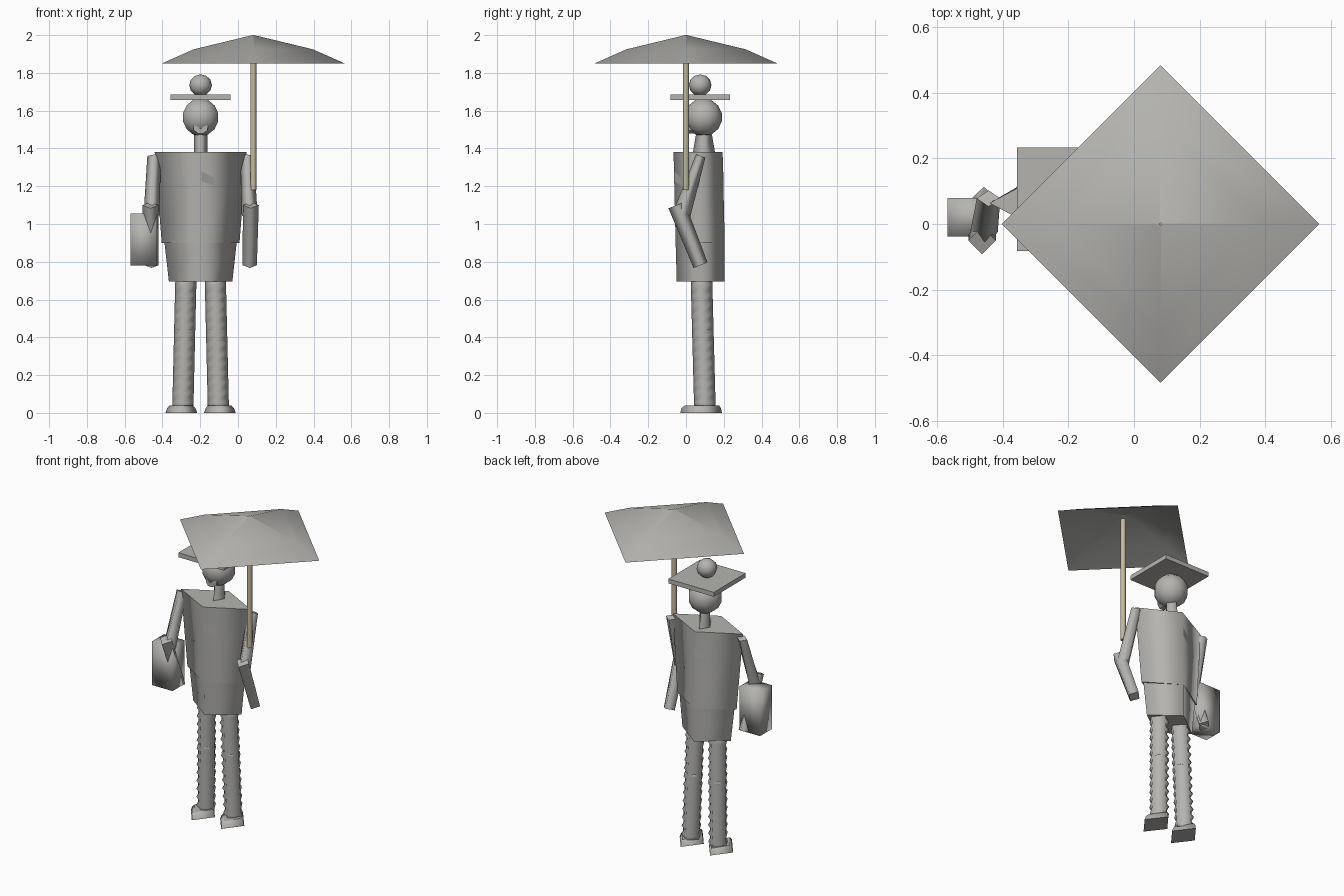
import bpy, bmesh, math
from mathutils import Vector, Matrix

if "Cube" in bpy.data.objects:
    bpy.data.objects.remove(bpy.data.objects["Cube"])

CX, CY = -0.198, 0.072   # body axis


def material(name, rgb):
    m = bpy.data.materials.new(name)
    m.diffuse_color = (*rgb, 1)
    m.use_nodes = True
    m.node_tree.nodes["Principled BSDF"].inputs["Base Color"].default_value = m.diffuse_color
    return m


GREY = material("warm_grey", (0.46, 0.455, 0.435))
TAN = material("pale_wood", (0.56, 0.49, 0.34))


def finish(name, bm, mat=GREY):
    bmesh.ops.recalc_face_normals(bm, faces=bm.faces)
    me = bpy.data.meshes.new(name)
    bm.to_mesh(me)
    bm.free()
    me.materials.append(mat)
    ob = bpy.data.objects.new(name, me)
    bpy.context.collection.objects.link(ob)
    return ob


def loft(name, rings, sides=4, caps=True, mat=GREY):
    """Smooth tube through rings (centre, rx, ry, tilt about x, diagonal scale)."""
    bm = bmesh.new()
    loops = []
    for c, rx, ry, tilt, diag in rings:
        rot = Matrix.Rotation(tilt, 3, 'X')
        loop = []
        for i in range(sides):
            a = 2 * math.pi * i / sides
            k = diag if i % 2 else 1
            loop.append(bm.verts.new(Vector(c) + rot @ Vector((rx * k * math.cos(a), ry * k * math.sin(a), 0))))
        loops.append(loop)
    for a, b in zip(loops, loops[1:]):
        for i in range(sides):
            j = (i + 1) % sides
            bm.faces.new((a[i], a[j], b[j], b[i])).smooth = True
    if caps:
        for loop in (loops[0], loops[-1]):
            for e in bm.faces.new(loop).edges:
                e.smooth = False
    return finish(name, bm, mat)


def frustum(name, p0, r0, p1, r1, **kw):
    """Diamond frustum whose ends are square to its axis."""
    d = Vector(p1) - Vector(p0)
    tilt = math.atan2(-d.y, d.z) if abs(d.y) > 0.05 else 0
    return loft(name, [(p0, *r0, tilt, 1), (p1, *r1, tilt, 1)], **kw)


def box(name, lo, hi, smooth=False):
    bm = bmesh.new()
    bmesh.ops.create_cube(bm, size=1)
    for v in bm.verts:
        v.co = [(l + h) / 2 + c * (h - l) for l, h, c in zip(lo, hi, v.co)]
    for f in bm.faces:
        f.smooth = smooth
    return finish(name, bm)


def ball(name, c, r, u=8, v=6, squash=1):
    bm = bmesh.new()
    bmesh.ops.create_uvsphere(bm, u_segments=u, v_segments=v, radius=r)
    for p in bm.verts:
        p.co = Vector((p.co.x, p.co.y, p.co.z * squash)) + Vector(c)
    for f in bm.faces:
        f.smooth = True
    return finish(name, bm)


def plate(name, pts):
    """Thin flat piece, given its outline."""
    bm = bmesh.new()
    bm.faces.new([bm.verts.new(p) for p in pts])
    return finish(name, bm)


# torso, hips and neck
frustum("torso", (CX, 0.075, 0.9), (0.206, 0.13), (CX, 0.064, 1.38), (0.243, 0.13))
frustum("hips", (CX, 0.078, 0.695), (0.168, 0.127), (CX, 0.075, 0.9), (0.191, 0.13))
frustum("neck", (CX, 0.095, 1.37), (0.036, 0.06), (CX, 0.095, 1.475), (0.036, 0.042))

# small chest and back patches lying on the torso faces
for name, s in (("chest_patch", 1), ("back_patch", -1)):
    pts = []
    for dx, z in ((0.004, 1.28), (0.07, 1.245), (0.075, 1.205), (0.004, 1.225)):
        cy = 0.075 - 0.011 * (z - 0.9) / 0.48
        half = 0.206 + 0.037 * (z - 0.9) / 0.48
        y = cy - s * (0.13 * (1 - dx / half) + 0.003)
        pts.append((CX + s * dx, y, z))
    plate(name, pts)

# head, mouth, hat and bobble
ball("head", (CX, 0.092, 1.565), 0.1, 10, 7)
bm = bmesh.new()
outline = [(-0.04, 1.53), (0, 1.505), (0.04, 1.53), (0.036, 1.495), (0.015, 1.48), (-0.015, 1.48), (-0.036, 1.495)]
mouth = bm.faces.new([bm.verts.new((CX + x, 0.002 + abs(x) * 0.4, z)) for x, z in outline])
ext = bmesh.ops.extrude_face_region(bm, geom=[mouth])["geom"]
bmesh.ops.translate(bm, vec=(0, 0.06, 0), verts=[g for g in ext if isinstance(g, bmesh.types.BMVert)])
finish("mouth", bm)
box("hat_brim", (-0.357, -0.082, 1.657), (-0.041, 0.234, 1.685))
ball("hat_bobble", (CX, 0.075, 1.735), 0.06, 8, 6, 0.95)

# legs with ribs, knees and feet, then arms, mirrored about the body axis
for side, s in (("left", -1), ("right", 1)):
    rings, n = [], 26
    for i in range(n + 1):
        t = i / n
        c = (CX + s * (0.094 - 0.016 * t), 0.1 - 0.018 * t, 0.03 + 0.67 * t)
        rings.append((c, 0.056, 0.057, 0, 1.0 if i % 2 else 0.72))
    loft(side + "_leg", rings, sides=8)
    ball(side + "_knee", (CX + s * 0.084, 0.09, 0.43), 0.055, 8, 4, 0.3)
    fx = CX + s * 0.102
    loft(side + "_foot", [((fx, 0.08, 0), 0.084, 0.11, 0, 1),
                          ((fx, 0.08, 0.025), 0.075, 0.105, 0, 1),
                          ((fx, 0.085, 0.04), 0.06, 0.09, 0, 1)])
    frustum(side + "_upper_arm", (CX + s * 0.246, 0.078, 1.36), (0.036, 0.026),
            (CX + s * 0.26, -0.025, 1.045), (0.042, 0.048))
    frustum(side + "_forearm", (CX + s * 0.266, -0.05, 1.1), (0.042, 0.046),
            (CX + s * 0.26, 0.077, 0.782), (0.038, 0.04))

# carried case
box("case", (-0.57, -0.038, 0.78), (-0.428, 0.08, 1.055), smooth=True)

# parasol canopy (open below) and pole
PX = 0.081
loft("canopy", [((PX, 0, 1.85), 0.484, 0.484, 0, 1),
                ((PX, 0, 1.925), 0.315, 0.315, 0, 1),
                ((PX, 0, 2.0), 0.004, 0.004, 0, 1)], caps=False)
loft("pole", [((PX, 0, 1.18), 0.016, 0.016, 0, 1), ((PX, 0, 1.97), 0.016, 0.016, 0, 1)], sides=8, mat=TAN)
